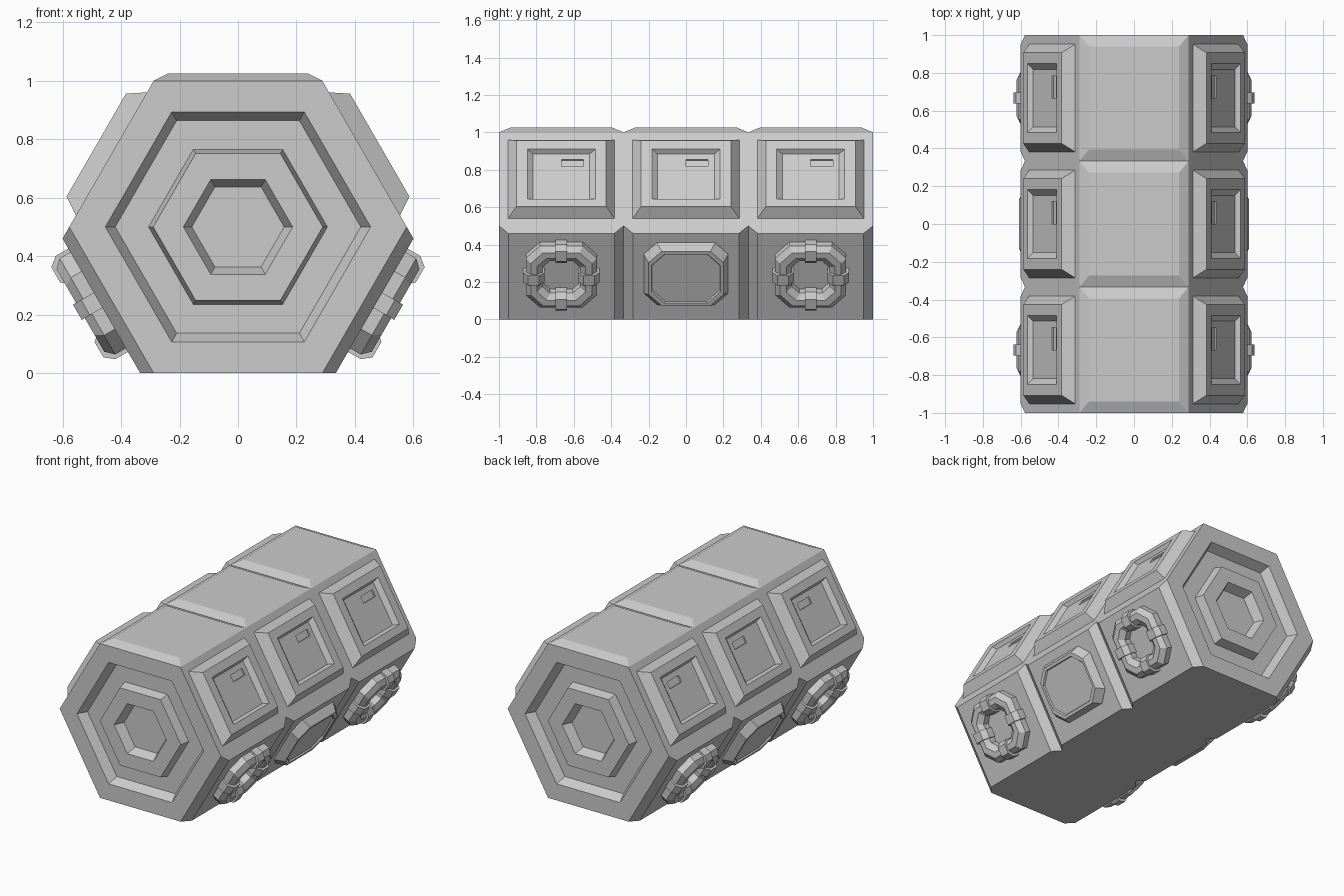
import bpy, bmesh, math
from mathutils import Vector

cube = bpy.data.objects.get("Cube")
if cube:
    bpy.data.objects.remove(cube, do_unlink=True)

grey = bpy.data.materials.new("hull_grey")
grey.use_nodes = True
COLOUR = (0.6, 0.6, 0.6, 1)
grey.diffuse_color = COLOUR
grey.node_tree.nodes["Principled BSDF"].inputs["Base Color"].default_value = COLOUR

INRADIUS = 0.5
EDGE = INRADIUS / math.cos(math.pi / 6)   # hexagon radius and side length
BAYS = (-2 / 3, 0, 2 / 3)


def loft(name, rings, wrap=False):
    """Join equal rings of points with quads; cap the ends or wrap round."""
    bm = bmesh.new()
    loops = [[bm.verts.new(p) for p in ring] for ring in rings]
    pairs = list(zip(loops, loops[1:]))
    if wrap:
        pairs.append((loops[-1], loops[0]))
    else:
        bm.faces.new(loops[0])
        bm.faces.new(loops[-1])
    for a, b in pairs:
        for i in range(len(a)):
            j = (i + 1) % len(a)
            bm.faces.new((a[i], a[j], b[j], b[i]))
    bmesh.ops.recalc_face_normals(bm, faces=bm.faces[:])
    mesh = bpy.data.meshes.new(name)
    bm.to_mesh(mesh)
    bm.free()
    mesh.materials.append(grey)
    obj = bpy.data.objects.new(name, mesh)
    bpy.context.collection.objects.link(obj)
    return obj


def wall(angle):
    """Map (along wall, along y, outward) to space for one hexagon wall."""
    a = math.radians(angle)
    out = Vector((math.cos(a), 0, math.sin(a)))
    along = Vector((-math.sin(a), 0, math.cos(a)))
    middle = Vector((0, 0, INRADIUS)) + out * INRADIUS
    return lambda u, y, n: middle + along * u + Vector((0, y, 0)) + out * n


def rect(place, u0, u1, y0, y1, n):
    return [place(u, y, n) for u, y in ((u0, y0), (u1, y0), (u1, y1), (u0, y1))]


def octagon(place, u, y, hu, hy, c, n):
    pts = ((hu, hy - c), (hu - c, hy), (c - hu, hy), (-hu, hy - c),
           (-hu, c - hy), (c - hu, -hy), (hu - c, -hy), (hu, c - hy))
    return [place(u + a, y + b, n) for a, b in pts]


def hexagon(radius, y):
    return [(radius * math.cos(i * math.pi / 3), y,
             INRADIUS + radius * math.sin(i * math.pi / 3)) for i in range(6)]


# Hexagonal hull with stepped recesses at both ends
steps = [(0.158, 0.06), (0.187, 0), (0.29, 0), (0.306, 0.06),
         (0.42, 0.06), (0.454, 0), (EDGE, 0)]
loft("hull", [hexagon(r, d - 1) for r, d in steps]
     + [hexagon(r, 1 - d) for r, d in reversed(steps)])


def raised_panel(name, place, y, inset_u, inset_y, height):
    h, w = EDGE / 2, 1 / 3
    loft(name, [rect(place, -h, h, y - w, y + w, 0),
                rect(place, inset_u - h, h - inset_u,
                     y - w + inset_y, y + w - inset_y, height)])


def hatch(name, place, y, s):
    """Bevelled locker with a recessed door and a handle slot."""
    def box(u0, u1, hy, n):
        return rect(place, s * u0, s * u1, y - hy, y + hy, n)
    loft(name, [box(-0.243, 0.243, 0.285, -0.01), box(-0.243, 0.243, 0.285, 0),
                box(-0.203, 0.203, 0.24, 0.06), box(-0.157, 0.15, 0.182, 0.06),
                box(-0.142, 0.135, 0.152, 0.035),
                rect(place, s * 0.057, s * 0.1, y, y + 0.118, 0.035),
                rect(place, s * 0.057, s * 0.1, y, y + 0.118, 0.025)])


def clamp(name, place, centre, du, dy):
    """Band over the ring, extruded across its width."""
    profile = ((0.204, 0.03), (0.204, 0.09), (0.178, 0.122),
               (0.118, 0.122), (0.09, 0.09), (0.09, 0.03))
    loft(name, [[place(centre[0] + du * r + abs(dy) * w,
                       centre[1] + dy * r + abs(du) * w, n)
                 for r, n in profile] for w in (-0.03, 0.03)])


def ring_port(name, place, y):
    u = 0.022
    section = ((0.19, 0.03), (0.19, 0.082), (0.163, 0.11),
               (0.13, 0.11), (0.1, 0.085), (0.1, 0.03))
    loft(name + "_ring", [octagon(place, u, y, r, r, r * 0.4, n)
                          for r, n in section], wrap=True)
    for i, (du, dy) in enumerate(((1, 0), (-1, 0), (0, 1), (0, -1))):
        clamp(f"{name}_clamp_{i + 1}", place, (u, y), du, dy)


def window(name, place, y):
    steps = ((0.19, 0.225, 0.03), (0.19, 0.225, 0.045), (0.168, 0.2, 0.095),
             (0.15, 0.185, 0.095), (0.146, 0.181, 0.085))
    loft(name, [octagon(place, 0.018, y, hu, hy, 0.07, n) for hu, hy, n in steps])


# Roof panels
for i, y in enumerate(BAYS):
    raised_panel(f"roof_panel_{i + 1}", wall(90), y, 0.05, 0.06, 0.025)

# Lockers on the upper walls, panels and ports on the lower walls
for side, upper, lower, s in (("left", 30, -30, 1), ("right", 150, 210, -1)):
    top = wall(upper)
    low_wall = wall(lower)

    def low(u, y, n, place=low_wall, s=s):
        return place(s * u, y, n)

    for i, y in enumerate(BAYS):
        hatch(f"{side}_hatch_{i + 1}", top, y, s)
        raised_panel(f"{side}_lower_panel_{i + 1}", low, y, 0.023, 0.05, 0.04)
        if y:
            ring_port(f"{side}_port_{i + 1}", low, y)
        else:
            window(f"{side}_window", low, y)
